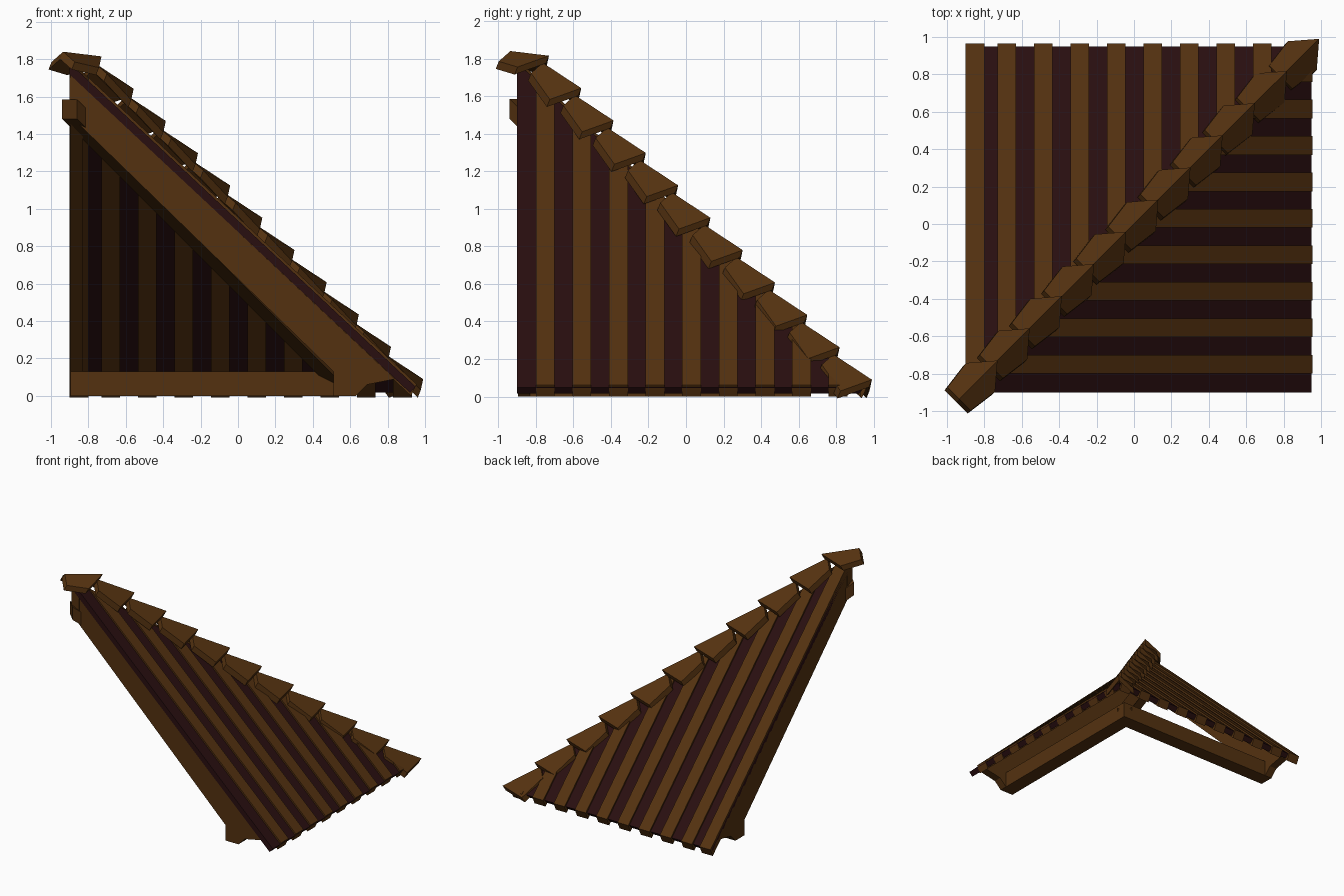
import bpy, bmesh
from mathutils import Vector

if "Cube" in bpy.data.objects:
    bpy.data.objects.remove(bpy.data.objects["Cube"])


def material(name, rgb):
    m = bpy.data.materials.new(name)
    m.diffuse_color = (*rgb, 1)
    m.use_nodes = True
    m.node_tree.nodes["Principled BSDF"].inputs["Base Color"].default_value = m.diffuse_color
    return m


BROWN = material("brown_wood", (0.088, 0.031, 0.005))
MAROON = material("dark_maroon_underlay", (0.022, 0.0045, 0.005))


def prism(name, top, bottom, mat, swap=False):
    """Solid between two matching loops; swap mirrors it across the hip line."""
    bm = bmesh.new()
    fix = (lambda p: (p[1], p[0], p[2])) if swap else tuple
    a = [bm.verts.new(fix(p)) for p in top]
    b = [bm.verts.new(fix(p)) for p in bottom]
    n = len(a)
    bm.faces.new(a)
    bm.faces.new(b[::-1])
    for i in range(n):
        j = (i + 1) % n
        bm.faces.new((a[j], a[i], b[i], b[j]))
    bmesh.ops.recalc_face_normals(bm, faces=bm.faces)
    me = bpy.data.meshes.new(name)
    bm.to_mesh(me)
    bm.free()
    me.materials.append(mat)
    ob = bpy.data.objects.new(name, me)
    bpy.context.collection.objects.link(ob)
    return ob


def slope(x):
    return 0.937 - 0.935 * x


def roof_slab(name, y0, y1, eave, lift, drop, mat, swap):
    """Sloping slab running from the hip line down to the eave."""
    foot = [(y0, y0), (eave, y0), (eave, y1), (y1, y1)]
    if y1 >= eave:
        foot = [(y0, y0), (eave, y0), (eave, eave)]
    top, bottom = [], []
    for x, y in foot:
        xb = x - 0.03 if x == eave else x       # square-cut eave
        top.append((x, y, slope(x) + lift))
        bottom.append((xb, min(y, xb) if y == eave else y, slope(xb) - drop))
    prism(name, top, bottom, mat, swap)


# Two roof faces: underlay, raised boards, end rafter, eave beam
for swap, side in ((False, "right"), (True, "back")):
    roof_slab(side + "_underlay", -0.9, 0.95, 0.95, 0, 0.06, MAROON, swap)
    if swap:
        starts = [-0.9] + [-0.73 + 0.195 * i for i in range(9)]
    else:
        starts = [-0.8 + 0.195 * i for i in range(9)]
    for i, s in enumerate(starts):
        roof_slab(f"{side}_board_{i}", s, min(s + 0.1, 0.93), 0.965 if swap else 0.955,
                  0.018, 0.072, BROWN, swap)

    rafter = [(-0.9, 1.72), (0.84, 0.09), (0.69, 0.06), (0.63, 0.0),
              (0.51, 0.0), (0.51, 0.13), (-0.9, 1.5)]
    prism(side + "_end_rafter", [(x, -0.895, z) for x, z in rafter],
          [(x, -0.83, z) for x, z in rafter], BROWN, swap)

    beam = [(0.51, -0.89), (0.63, -0.89), (0.63, 0.63), (0.51, 0.51)]
    prism(side + "_eave_beam", [(x, y, 0.13) for x, y in beam],
          [(x, y, 0.0) for x, y in beam], BROWN, swap)

# Diagonal rafter under the hip
W = 0.04
hip = [(-0.9, 1.585), (0.6, 0.1), (0.56, 0.02), (-0.9, 1.48)]
prism("hip_rafter", [(d + W, d - W, z) for d, z in hip],
      [(d - W, d + W, z) for d, z in hip], BROWN)


# Overlapping hip caps
def hip_cap(name, up, tip, up_z, tip_z, thick):
    rows = []
    for d, z, back, half, fall in ((up, up_z, 0.0, 0.062, 0.055), (tip, tip_z, 0.09, 0.077, 0.06)):
        c = d - back
        rows.append([Vector((c + half, c - half, z - fall)), Vector((d, d, z)),
                     Vector((c - half, c + half, z - fall))])
    off = Vector((-0.016, -0.016, -thick))
    bm = bmesh.new()
    t = [[bm.verts.new(p) for p in r] for r in rows]
    b = [[bm.verts.new(p + off) for p in r] for r in rows]
    for i in (0, 1):
        bm.faces.new((t[0][i], t[1][i], t[1][i + 1], t[0][i + 1]))
        bm.faces.new((b[0][i + 1], b[1][i + 1], b[1][i], b[0][i]))
        for r in (0, 1):
            bm.faces.new((t[r][i], t[r][i + 1], b[r][i + 1], b[r][i]))
    for i in (0, 2):
        bm.faces.new((t[0][i], t[1][i], b[1][i], b[0][i]))
    bmesh.ops.recalc_face_normals(bm, faces=bm.faces)
    me = bpy.data.meshes.new(name)
    bm.to_mesh(me)
    bm.free()
    me.materials.append(BROWN)
    bpy.context.collection.objects.link(bpy.data.objects.new(name, me))


hip_cap("top_hip_cap", -0.935, -0.73, 1.84, 1.815, 0.04)
for i in range(1, 11):
    t = -0.73 + 0.172 * i
    z = 1.815 - 0.1725 * i
    hip_cap(f"hip_cap_{i}", t - 0.205, t, z + 0.135, z, 0.04)
